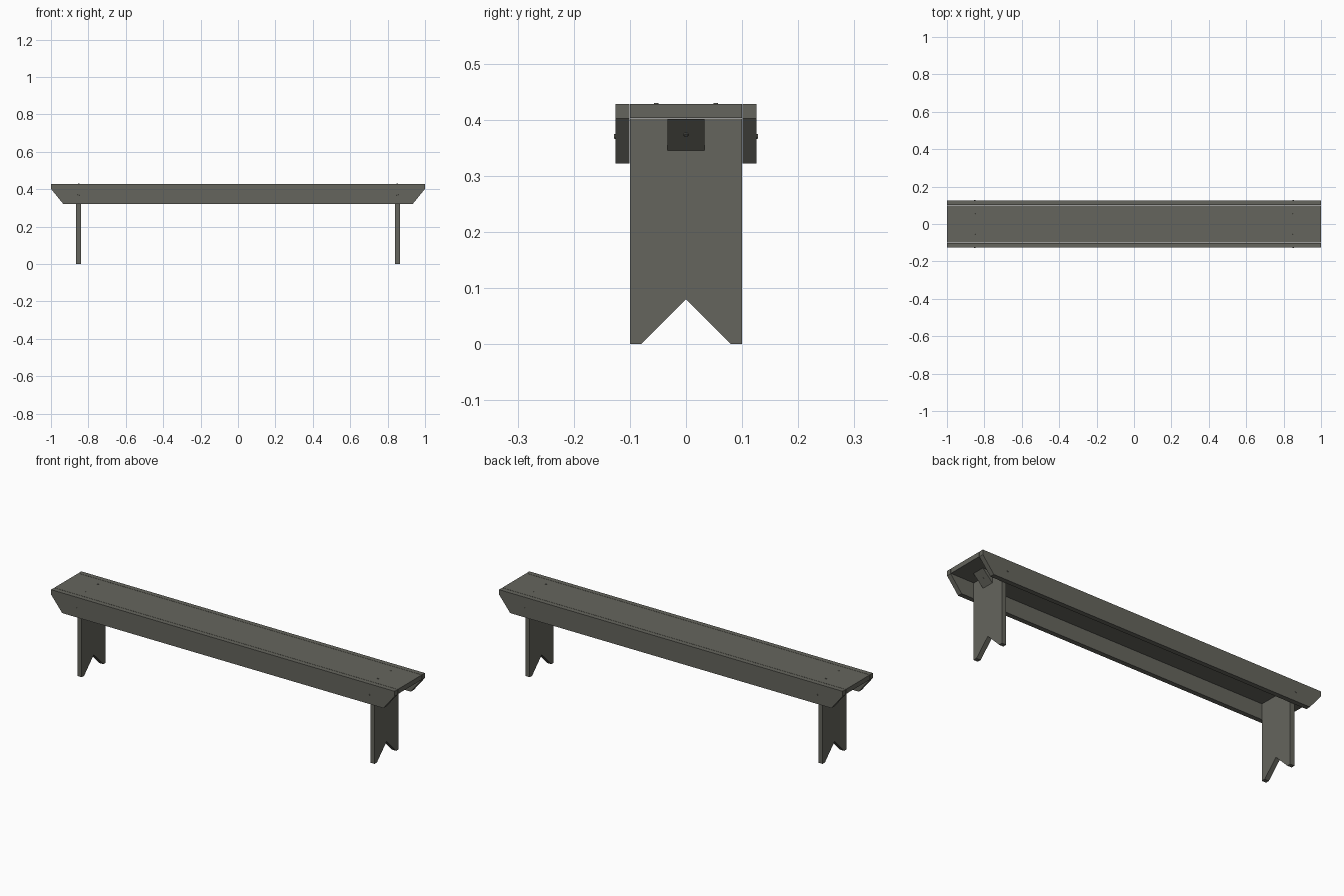
import bpy, bmesh, math
from mathutils import Vector, Matrix

if "Cube" in bpy.data.objects:
    bpy.data.objects.remove(bpy.data.objects["Cube"])

wood = bpy.data.materials.new("weathered_grey_wood")
wood.diffuse_color = (0.13, 0.13, 0.11, 1)
wood.use_nodes = True
wood.node_tree.nodes["Principled BSDF"].inputs["Base Color"].default_value = wood.diffuse_color


def finish(name, bm):
    bmesh.ops.recalc_face_normals(bm, faces=bm.faces)
    me = bpy.data.meshes.new(name)
    bm.to_mesh(me)
    bm.free()
    me.materials.append(wood)
    ob = bpy.data.objects.new(name, me)
    bpy.context.collection.objects.link(ob)
    return ob


def prism(name, pts, axis, a, b):
    """Extrude a profile along x (points are y,z) or y (points are x,z)."""
    bm = bmesh.new()
    place = (lambda p: (a, p[0], p[1])) if axis == 'x' else (lambda p: (p[0], a, p[1]))
    face = bm.faces.new([bm.verts.new(place(p)) for p in pts])
    ext = bmesh.ops.extrude_face_region(bm, geom=[face])
    move = Vector((b - a, 0, 0)) if axis == 'x' else Vector((0, b - a, 0))
    bmesh.ops.translate(bm, vec=move, verts=[v for v in ext['geom'] if isinstance(v, bmesh.types.BMVert)])
    return finish(name, bm)


def nail(name, pos, direction):
    """Small flat nail head standing just proud of the surface."""
    bm = bmesh.new()
    rot = Vector(direction).to_track_quat('Z', 'Y').to_matrix().to_4x4()
    bmesh.ops.create_cone(bm, cap_ends=True, segments=12, radius1=0.005, radius2=0.004,
                          depth=0.004, matrix=Matrix.Translation(pos) @ rot)
    finish(name, bm)


# Seat plank
prism("seat", [(-0.0995, 0.403), (0.0995, 0.403), (0.0995, 0.428), (-0.0995, 0.428)], 'x', -1, 1)

# Side rails with slanted lower ends
rail = [(-1, 0.428), (-1, 0.402), (-0.935, 0.322), (0.935, 0.322), (1, 0.402), (1, 0.428)]
prism("front_rail", rail, 'y', -0.126, -0.101)
prism("back_rail", rail, 'y', 0.101, 0.126)

# Legs with V notch, and wedge blocks under the seat ends
leg = [(-0.1, 0), (-0.08, 0), (0, 0.08), (0.08, 0), (0.1, 0), (0.1, 0.402), (-0.1, 0.402)]
for s, side in ((-1, "left"), (1, "right")):
    prism(side + "_leg", leg, 'x', s * 0.84, s * 0.865)
    wedge = [(s * 0.8655, 0.345), (s * 0.922, 0.4015), (s * 0.8655, 0.4015)]
    prism(side + "_wedge_block", wedge, 'y', -0.033, 0.033)
    nail(side + "_wedge_nail", (s * 0.894, 0, 0.373), (s, 0, -1))
    # Nail heads on the seat and rails
    for t, end in ((-1, "front"), (1, "back")):
        nail(f"{side}_{end}_seat_nail", (s * 0.8525, t * 0.053, 0.428), (0, 0, 1))
        nail(f"{side}_{end}_rail_nail", (s * 0.8525, t * 0.126, 0.37), (0, t, 0))
